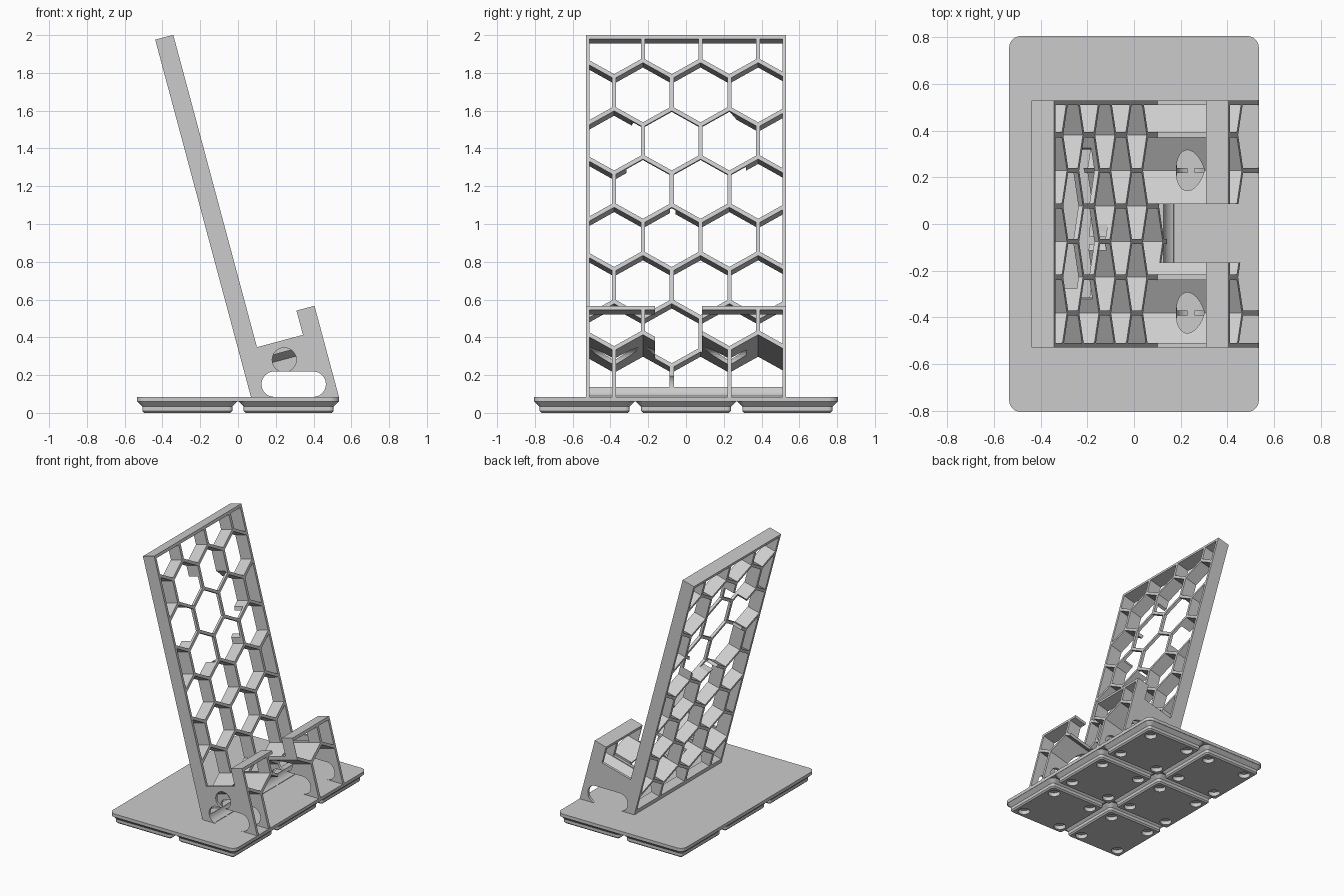
import bpy
import bmesh
from math import sin, cos, pi, radians, sqrt

if "Cube" in bpy.data.objects:
    bpy.data.objects.remove(bpy.data.objects["Cube"])

grey = bpy.data.materials.new("plain grey")
grey.use_nodes = True
grey.diffuse_color = (0.6, 0.6, 0.6, 1)
grey.node_tree.nodes["Principled BSDF"].inputs["Base Color"].default_value = (0.6, 0.6, 0.6, 1)

S, C = sin(radians(15)), cos(radians(15))
PITCH, WALL = 0.305, 0.022
HALF_W, FRAME = 0.53, 0.02
BACK, FRONT, LIP_IN, LIP_OUT = 0.088, 0.187, 0.439, 0.538
TOP, SHELF, LIP_TOP = 2.022, 0.31, 0.443
DECK = 0.085


def slant(y, u, v):
    """Leaning frame: y across, u up the back rest, v out of it."""
    return (v * C - u * S, y, v * S + u * C)


def side(x, z, y):
    return (x, y, z)


def upright(x, y, z):
    return (x, y, z)


def to_object(name, bm):
    bmesh.ops.recalc_face_normals(bm, faces=bm.faces)
    mesh = bpy.data.meshes.new(name)
    bm.to_mesh(mesh)
    bm.free()
    mesh.materials.append(grey)
    ob = bpy.data.objects.new(name, mesh)
    bpy.context.collection.objects.link(ob)
    return ob


def loft(name, stacks, frame):
    """Each stack is a list of (outline, depth) rings, joined and capped."""
    bm = bmesh.new()
    for rings in stacks:
        loops = [[bm.verts.new(frame(a, b, d)) for a, b in pts] for pts, d in rings]
        for low, high in zip(loops, loops[1:]):
            n = len(low)
            for i in range(n):
                j = (i + 1) % n
                bm.faces.new((low[i], low[j], high[j], high[i]))
        bm.faces.new(loops[0])
        bm.faces.new(loops[-1])
    return to_object(name, bm)


def prism(name, outlines, frame, d0, d1):
    return loft(name, [[(o, d0), (o, d1)] for o in outlines], frame)


def cut(ob, cutter):
    mod = ob.modifiers.new("cut", "BOOLEAN")
    mod.operation, mod.solver, mod.object = "DIFFERENCE", "EXACT", cutter
    bpy.context.view_layer.update()
    deps = bpy.context.evaluated_depsgraph_get()
    mesh = bpy.data.meshes.new_from_object(ob.evaluated_get(deps))
    ob.modifiers.clear()
    ob.data = mesh
    bpy.data.objects.remove(cutter)


def circle(cx, cy, r, n=32):
    return [(cx + r * cos(2 * pi * i / n), cy + r * sin(2 * pi * i / n)) for i in range(n)]


def rounded(cx, cy, hx, hy, r, n=6):
    pts = []
    for q, (sx, sy) in enumerate(((1, 1), (-1, 1), (-1, -1), (1, -1))):
        for i in range(n + 1):
            a = (q + i / n) * pi / 2
            pts.append((cx + sx * (hx - r) + r * cos(a), cy + sy * (hy - r) + r * sin(a)))
    return pts


def clip(pts, axis, limit, sign):
    """Keep the part of a convex outline where sign * coordinate < sign * limit."""
    out = []
    for p, q in zip(pts, pts[1:] + pts[:1]):
        dp, dq = sign * (p[axis] - limit), sign * (q[axis] - limit)
        if dp < 0:
            out.append(p)
        if dp * dq < 0:
            t = dp / (dp - dq)
            out.append((p[0] + t * (q[0] - p[0]), p[1] + t * (q[1] - p[1])))
    return out


def hex_cells(u_low, u_high):
    """Honeycomb openings inside the frame; the lowest row runs straight down."""
    cells, r = [], (PITCH - WALL) / sqrt(3)
    for row in range(8):
        u = 0.121 + row * PITCH * sqrt(3) / 2
        for col in range(-3, 4):
            y = 0.077 + PITCH * (col + (0.5 if row % 2 else 0))
            pts = [(y + r * sin(k * pi / 3), u + r * cos(k * pi / 3)) for k in range(6)]
            if row == 0:
                pts = [(a, b - 0.4 if b < u else b) for a, b in pts]
            edge = HALF_W - FRAME
            for axis, limit, sign in ((0, edge, 1), (0, -edge, -1), (1, u_high, 1), (1, u_low, -1)):
                pts = clip(pts, axis, limit, sign)
            if len(pts) > 2:
                cells.append(pts)
    return cells


def slot_cutter():
    return prism("slot_cutter", [rounded(0.295, 0.152, 0.17, 0.067, 0.066, 10)], side, -1, 1)


def at(u, v):
    x, _, z = slant(0, u, v)
    return (x, z)


def deck_point(v):
    z = DECK - 0.003
    return ((v - z * S) / C, z)


# Base plate and its six stepped feet with round sockets
loft("base_plate", [[(rounded(0, 0, 0.535, 0.805, 0.05), 0.06),
                     (rounded(0, 0, 0.535, 0.805, 0.05), DECK)]], upright)
centres = [(sx * 0.268, k * 0.537) for sx in (-1, 1) for k in (-1, 0, 1)]
steps = ((0.228, 0.012, 0), (0.238, 0.021, 0.01), (0.238, 0.021, 0.033), (0.266, 0.048, 0.061))
feet = loft("base_feet", [[(rounded(x, y, h, h, r), z) for h, r, z in steps]
                          for x, y in centres], upright)
sockets = [circle(x + i * 0.167, y + j * 0.167, 0.042, 24)
           for x, y in centres for i in (-1, 1) for j in (-1, 1)]
cut(feet, prism("socket_cutter", sockets, upright, -0.05, 0.03))

# Leaning honeycomb back rest with a round pocket behind
rest = prism("back_rest", [[deck_point(BACK), at(TOP, BACK), at(TOP, FRONT), deck_point(FRONT)]],
             side, -HALF_W, HALF_W)
cut(rest, prism("hex_cutter", hex_cells(0.10, TOP - 0.022), slant, -0.2, 0.5))
cut(rest, prism("pocket_cutter", [circle(0, 1.39, 0.33, 64)], slant, 0, FRONT - 0.02))
cut(rest, slot_cutter())

# Two honeycomb shelf brackets with a raised lip, apart for a cable gap
bracket = [deck_point(FRONT - 0.001), at(SHELF, FRONT - 0.001), at(SHELF, LIP_IN),
           at(LIP_TOP, LIP_IN), at(LIP_TOP, LIP_OUT), deck_point(LIP_OUT)]
for name, y0, y1 in (("right_bracket", -HALF_W, -0.165), ("left_bracket", 0.085, HALF_W)):
    ob = prism(name, [bracket], side, y0, y1)
    cut(ob, prism("hex_cutter", hex_cells(-0.3, LIP_TOP - 0.022), slant, -0.2, 0.9))
    cut(ob, slot_cutter())
    cut(ob, prism("tunnel_cutter", [circle(0.245, 0.281, 0.064)], side, -0.7, 0.32))
